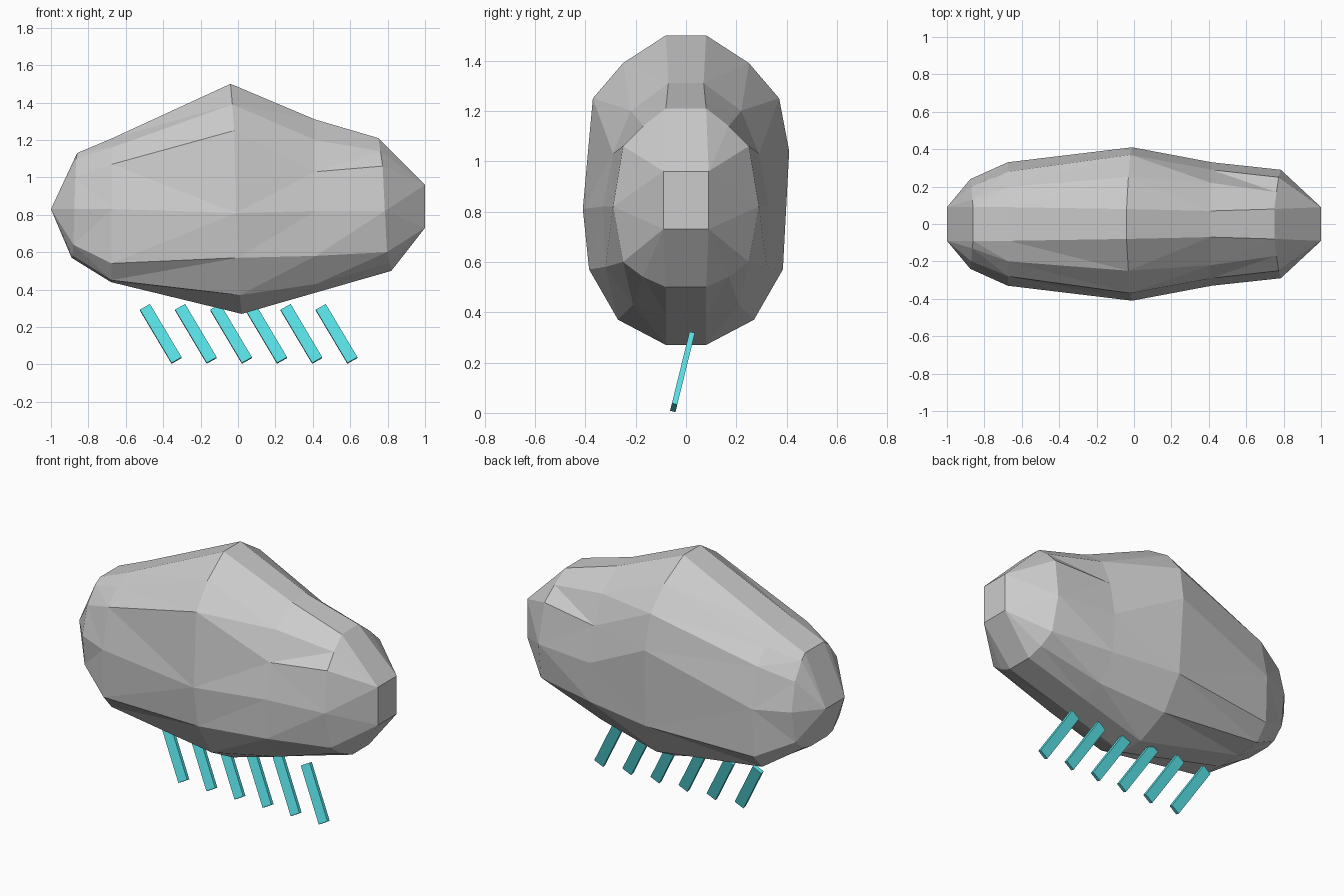
import bpy, bmesh
from math import radians
from mathutils import Matrix, Vector

if "Cube" in bpy.data.objects:
    bpy.data.objects.remove(bpy.data.objects["Cube"])

# Cloud: rings along x; each is (top x, bottom x, half profile of (y, z) from top to bottom)
RINGS = [
    (-1.0, -1.0, [(.09, .83)] * 7),
    (-.86, -.89, [(.09, 1.13), (.13, 1.10), (.20, 1.0), (.24, .83), (.21, .64), (.14, .58), (.08, .57)]),
    (-.67, -.68, [(.09, 1.21), (.20, 1.16), (.28, 1.07), (.33, .83), (.32, .54), (.24, .45), (.08, .44)]),
    (-.04, .02, [(.08, 1.50), (.25, 1.39), (.37, 1.25), (.41, .81), (.385, .57), (.27, .37), (.08, .27)]),
    (.41, .42, [(.07, 1.31), (.22, 1.20), (.29, 1.03), (.33, .82), (.32, .58), (.21, .43), (.08, .385)]),
    (.75, .82, [(.08, 1.21), (.17, 1.14), (.25, 1.06), (.29, .82), (.25, .60), (.17, .54), (.08, .50)]),
    (1.0, 1.0, [(.09, .96)] * 4 + [(.09, .73)] * 3),
]
MID = 3

bm = bmesh.new()
loops = []
for r, (xt, xb, prof) in enumerate(RINGS):
    front, back = [], []
    for i, (y, z) in enumerate(prof):
        x = xt + (xb - xt) * i / 6
        front.append(bm.verts.new((x, -y, z)))
        # the back bulge sits higher than the front one
        zb = 1.04 if (r == MID and i == 3) else z
        back.append(bm.verts.new((x, y, zb)))
    loops.append(front + back[::-1])
for a, b in zip(loops, loops[1:]):
    n = len(a)
    for i in range(n):
        j = (i + 1) % n
        bm.faces.new((a[i], a[j], b[j], b[i]))
bm.faces.new(loops[-1])
bmesh.ops.remove_doubles(bm, verts=bm.verts, dist=0.001)
bmesh.ops.triangulate(bm, faces=bm.faces)
bmesh.ops.recalc_face_normals(bm, faces=bm.faces)
mesh = bpy.data.meshes.new("cloud")
bm.to_mesh(mesh)
bm.free()
bpy.context.collection.objects.link(bpy.data.objects.new("cloud", mesh))

# Rain streaks: six slanted bars under the cloud
mat = bpy.data.materials.new("turquoise")
mat.diffuse_color = (0.1, 0.75, 0.8, 1)
mat.use_nodes = True
mat.node_tree.nodes["Principled BSDF"].inputs["Base Color"].default_value = mat.diffuse_color
tilt = Matrix.Rotation(radians(-13.8), 4, 'X') @ Matrix.Rotation(radians(-30), 4, 'Y')
size = Matrix.Diagonal((.062, .022, .338, 1))
for i in range(6):
    bm = bmesh.new()
    place = Matrix.Translation(Vector((-.413 + .188 * i, -.014, .163)))
    bmesh.ops.create_cube(bm, size=1, matrix=place @ tilt @ size)
    mesh = bpy.data.meshes.new("rain_streak")
    bm.to_mesh(mesh)
    bm.free()
    mesh.materials.append(mat)
    bpy.context.collection.objects.link(bpy.data.objects.new(f"rain_streak_{i + 1}", mesh))
